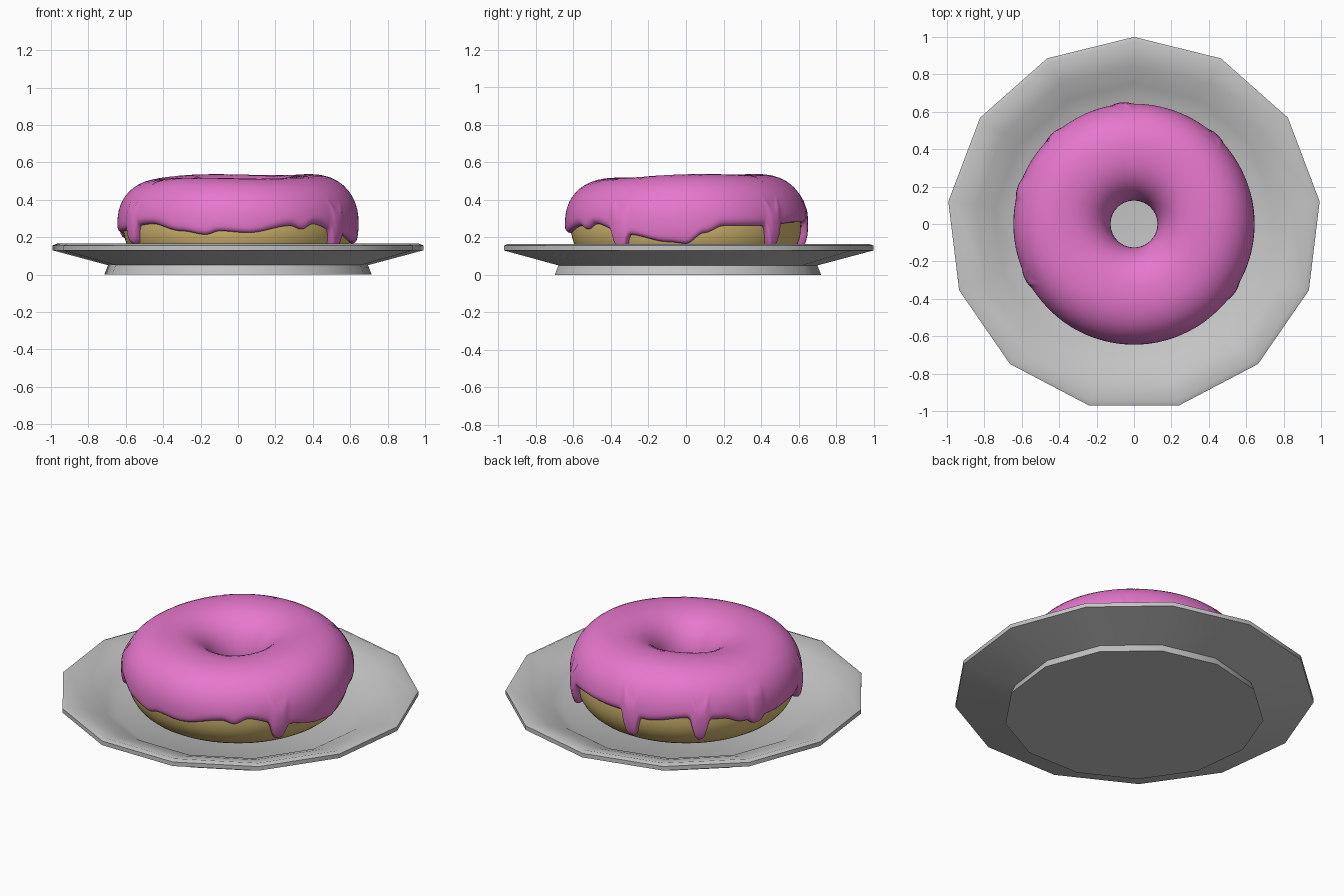
import bpy, bmesh, math

cube = bpy.data.objects.get("Cube")
if cube:
    bpy.data.objects.remove(cube, do_unlink=True)

TAU = 2 * math.pi
RING, WIDE, TALL, MID, POWER = 0.385, 0.23, 0.225, 0.27, 2.25


def material(name, colour):
    mat = bpy.data.materials.new(name)
    mat.use_nodes = True
    mat.diffuse_color = (*colour, 1)
    mat.node_tree.nodes["Principled BSDF"].inputs["Base Color"].default_value = (*colour, 1)
    return mat


def swept(name, rings, mat, closed, angle):
    """Join rings of points, one ring per direction around the z axis."""
    bm = bmesh.new()
    rows = [[bm.verts.new(p) for p in ring] for ring in rings]
    size = len(rows[0])
    for i, row in enumerate(rows):
        after = rows[(i + 1) % len(rows)]
        for j in range(size if closed else size - 1):
            k = (j + 1) % size
            bm.faces.new((row[j], after[j], after[k], row[k]))
    bmesh.ops.remove_doubles(bm, verts=bm.verts, dist=1e-5)
    bmesh.ops.recalc_face_normals(bm, faces=bm.faces)
    mesh = bpy.data.meshes.new(name)
    bm.to_mesh(mesh)
    bm.free()
    mesh.materials.append(mat)
    obj = bpy.data.objects.new(name, mesh)
    bpy.context.collection.objects.link(obj)
    bpy.ops.object.select_all(action="DESELECT")
    obj.select_set(True)
    bpy.context.view_layer.objects.active = obj
    bpy.ops.object.shade_smooth_by_angle(angle=math.radians(angle))
    return obj


def around(r, z, az):
    return (r * math.cos(az), r * math.sin(az), z)


def signed_pow(v):
    return math.copysign(abs(v) ** (2 / POWER), v)


def ring_point(az, t, grow):
    """Point on the slightly lumpy ring cross-section, pushed out by grow."""
    s = math.sin(t)
    lump = 0.012 * math.cos(az - 1.05) + 0.005 * math.cos(3 * az)
    r = RING + (WIDE + grow) * signed_pow(math.cos(t))
    z = MID + (TALL + grow) * signed_pow(s) + lump * max(s, 0)
    return around(r, z, az)


# Plate: low-poly dish with a foot and a thick rim
plate_profile = [(0, 0), (.72, 0), (.70, .05), (1, .13), (1, .155), (.975, .165),
                 (.85, .128), (.75, .09), (.68, .05), (0, .05)]
SIDES = 13
swept("plate", [[around(r, z, math.pi / 2 + TAU * i / SIDES) for r, z in plate_profile]
                for i in range(SIDES)], material("plate grey", (.56, .56, .56)), False, 40)

# Dough ring
N = 96
swept("dough_ring", [[ring_point(TAU * i / N, TAU * j / 40, 0) for j in range(40)]
                     for i in range(N)], material("golden dough", (.70, .51, .17)), True, 60)

# Icing edge: direction in degrees and height in hundredths
edge = [(0, 16), (9, 22), (19, 26), (40, 26), (69, 28), (90, 28), (105, 25), (126, 28),
        (144, 26), (155, 22), (173, 22), (190, 23), (223, 27), (241, 23), (254, 21),
        (261, 23), (275, 22), (297, 26), (303, 24), (310, 27), (331, 21), (351, 17), (360, 16)]
# Drips: direction and tip height
drips = [(47, 14), (96, 13), (132, 14), (163, 19), (207, 16), (326, 13)]


def edge_height(deg):
    for (a, za), (b, zb) in zip(edge, edge[1:]):
        if a <= deg <= b:
            f = (deg - a) / (b - a)
            z = za + (zb - za) * f * f * (3 - 2 * f)
            break
    weight = 0
    for d, tip in drips:
        w = math.exp(-((deg - d) / 4) ** 4)
        z += (tip - z) * w
        weight = max(weight, w)
    return z / 100, weight


# Icing: shell over the ring with a rounded lip and runny drips
M, ROWS = 300, 36
rings = []
for i in range(M):
    az = TAU * i / M
    z, drip = edge_height(360 * i / M)
    h = max(-1, min(1, (z - MID) / (TALL + .02)))
    start = math.asin(math.copysign(abs(h) ** (POWER / 2), h))
    stop = math.pi + .25 + .12 * math.sin(5 * az)
    ring = []
    for j in range(ROWS + 1):
        f = .5 - .5 * math.cos(math.pi * j / ROWS)
        lip = min(1, min(f, 1 - f) / .035)
        grow = (.03 + .008 * drip * (f < .2)) * math.sqrt(1 - (1 - lip) ** 2)
        ring.append(ring_point(az, start + (stop - start) * f, grow - .004 * (lip == 0)))
    rings.append(ring)
swept("icing", rings, material("pink icing", (.82, .19, .63)), False, 80)
